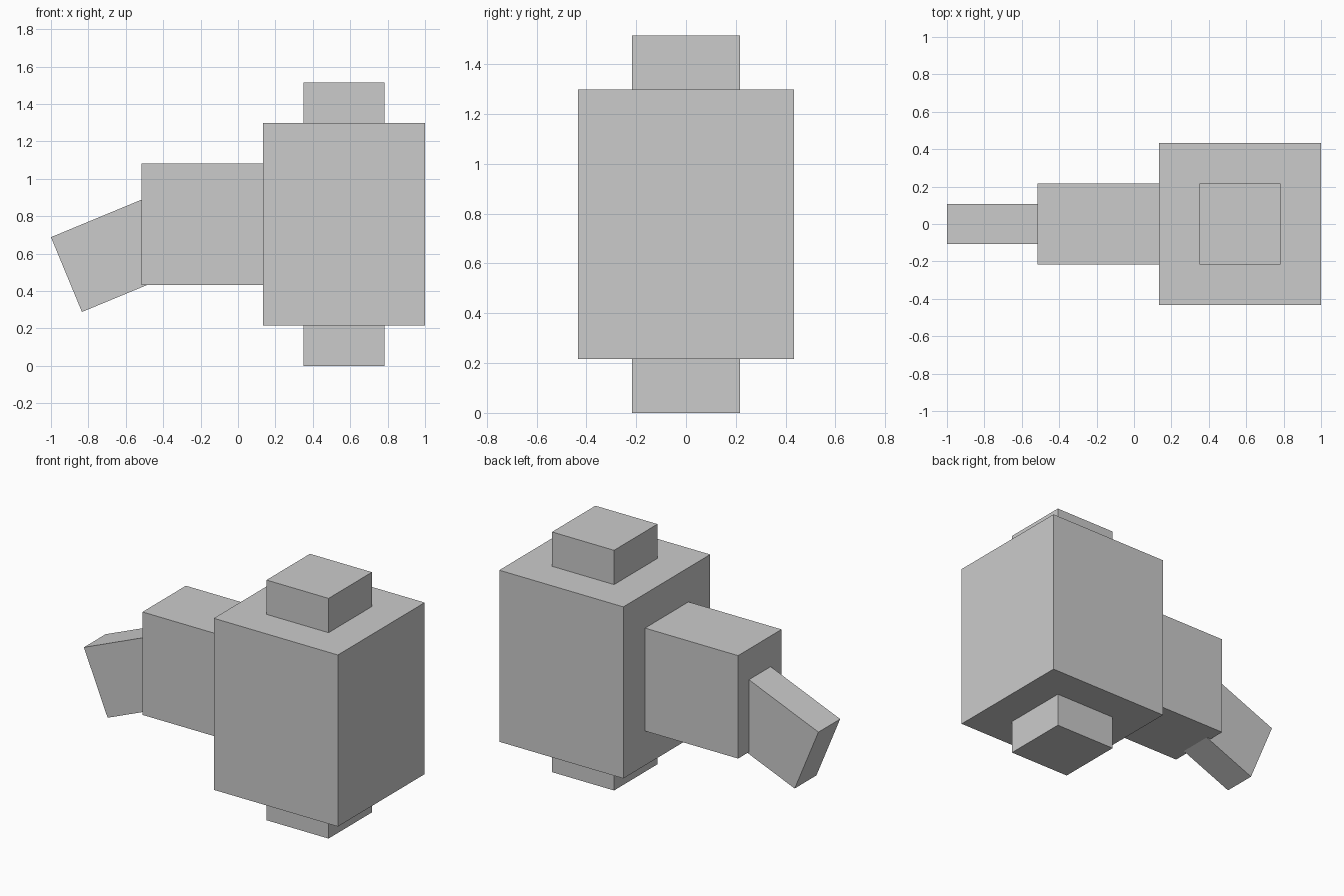
import bpy, math
from mathutils import Vector

if "Cube" in bpy.data.objects:
    bpy.data.objects.remove(bpy.data.objects["Cube"])

U = 2 / 9.24  # base module, about 0.2165

grey = bpy.data.materials.new("plain grey")
grey.diffuse_color = (0.6, 0.6, 0.6, 1)
grey.use_nodes = True
grey.node_tree.nodes["Principled BSDF"].inputs["Base Color"].default_value = grey.diffuse_color


def box(name, centre, size, tilt=0):
    """Box with full sizes, optionally tilted about the y axis."""
    bpy.ops.mesh.primitive_cube_add(size=1, location=centre, rotation=(0, tilt, 0))
    ob = bpy.context.object
    ob.name = name
    ob.scale = size
    ob.data.materials.append(grey)
    return ob


# Main block with square caps above and below
cx = 1 - 2 * U
box("body", (cx, 0, 3.5 * U), (4 * U, 4 * U, 5 * U))
box("base_cap", (cx, 0, 0.5 * U), (2 * U, 2 * U, U))
box("top_cap", (cx, 0, 6.5 * U), (2 * U, 2 * U, U))

# Side arm
box("arm", (1 - 5.5 * U, 0, 3.5 * U), (3 * U, 2 * U, 3 * U))

# Tilted end piece, placed from its outer upper corner
a = math.radians(22.5)
along = Vector((math.cos(a), 0, math.sin(a)))
down = Vector((math.sin(a), 0, -math.cos(a)))
corner = Vector((-1, 0, 0.688))
box("angled_tip", corner + along * 1.5 * U + down * U, (3 * U, U, 2 * U), -a)
